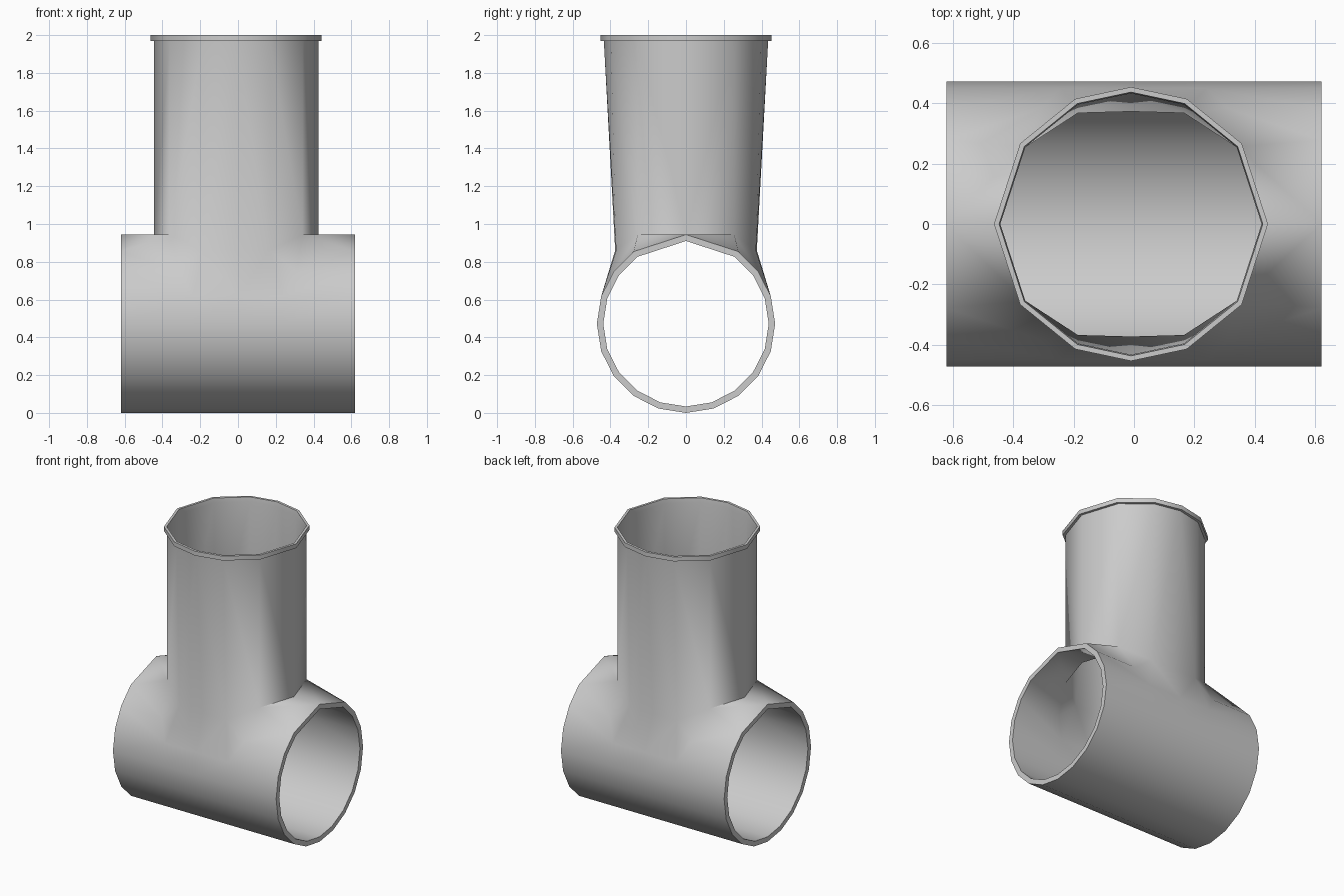
import bpy, bmesh
from math import cos, sin, radians

if "Cube" in bpy.data.objects:
    bpy.data.objects.remove(bpy.data.objects["Cube"])

L, ZC, CX = 0.62, 0.472, -0.01        # half length, run axis height, branch offset
BRANCH = [0, 36, 66, 90]              # branch side angles in one quarter

bm = bmesh.new()
cache = {}


def vert(p):
    key = tuple(round(c, 4) + 0.0 for c in p)
    if key not in cache:
        cache[key] = bm.verts.new(key)
    return cache[key]


def face(points):
    vs = list(dict.fromkeys(vert(p) for p in points))
    if len(vs) > 2:
        bm.faces.new(vs)


def run(x, deg, r):
    # point on the horizontal run
    return (x, r * cos(radians(deg)), ZC + r * sin(radians(deg)))


def ring_point(r, z, deg):
    return (r * cos(radians(deg)), r * sin(radians(deg)), z, CX)


def mirrored(points):
    # repeat a quarter face in all four quadrants; 4th value is an x offset
    for sx in (1, -1):
        for sy in (1, -1):
            face([(p[0] * sx + (p[3] if len(p) > 3 else 0), p[1] * sy, p[2])
                  for p in points])


def shell(r, off):
    R = 0.435 - off
    # lower part of the run
    xs = [-L, -0.24, 0, 0.24, L]
    for i in range(12):
        a, b = 18 - 18 * i, -18 * i
        for x0, x1 in zip(xs, xs[1:]):
            face([run(x0, a, r), run(x1, a, r), run(x1, b, r), run(x0, b, r)])
    # saddle joining run and branch
    top = run(0, 90, r)[2]
    zs = 0.86 - off
    base = [(R, 0, top, CX),
            ring_point(R, top, 36),
            (R * cos(radians(66)), 0.37 - off, zs, CX),
            (0, 0.375 - off, zs, CX)]
    e90, e54, e36, e18 = (run(L, d, r) for d in (90, 54, 36, 18))
    m, f, f0 = run(0.31, 36, r), run(0.24, 18, r), run(0, 18, r)
    mirrored([e90, base[1], base[0]])
    mirrored([e90, e54, base[1]])
    mirrored([e54, m, base[1]])
    mirrored([e54, e36, m])
    mirrored([e36, e18, f, m])
    mirrored([base[1], m, base[2]])
    mirrored([m, f, base[2]])
    mirrored([base[2], f, f0, base[3]])
    # branch wall
    rim = [ring_point(R, 1.97, d) for d in BRANCH]
    for k in range(3):
        mirrored([base[k], base[k + 1], rim[k + 1], rim[k]])


OUT, INN, THIN = 0.472, 0.438, 0.003
shell(OUT, 0)
shell(INN, THIN)

# end faces of the run
angles = [18 - 18 * i for i in range(13)] + [144, 126, 90, 54, 36]
for x in (-L, L):
    for a, b in zip(angles, angles[1:] + angles[:1]):
        a, b = a % 360, b % 360
        face([run(x, a, OUT), run(x, b, OUT), run(x, b, INN), run(x, a, INN)])

# lip around the branch mouth
lip = [(0.435, 1.97), (0.453, 1.97), (0.453, 2.0), (0.436, 2.0), (0.435 - THIN, 1.97)]
for (r0, z0), (r1, z1) in zip(lip, lip[1:]):
    for d0, d1 in zip(BRANCH, BRANCH[1:]):
        mirrored([ring_point(r0, z0, d0), ring_point(r0, z0, d1),
                  ring_point(r1, z1, d1), ring_point(r1, z1, d0)])

bmesh.ops.recalc_face_normals(bm, faces=bm.faces)
mesh = bpy.data.meshes.new("tee_pipe")
bm.to_mesh(mesh)
bm.free()
tee = bpy.data.objects.new("tee_pipe", mesh)
bpy.context.collection.objects.link(tee)
bpy.context.view_layer.objects.active = tee
tee.select_set(True)
bpy.ops.object.shade_smooth_by_angle(angle=radians(50))
